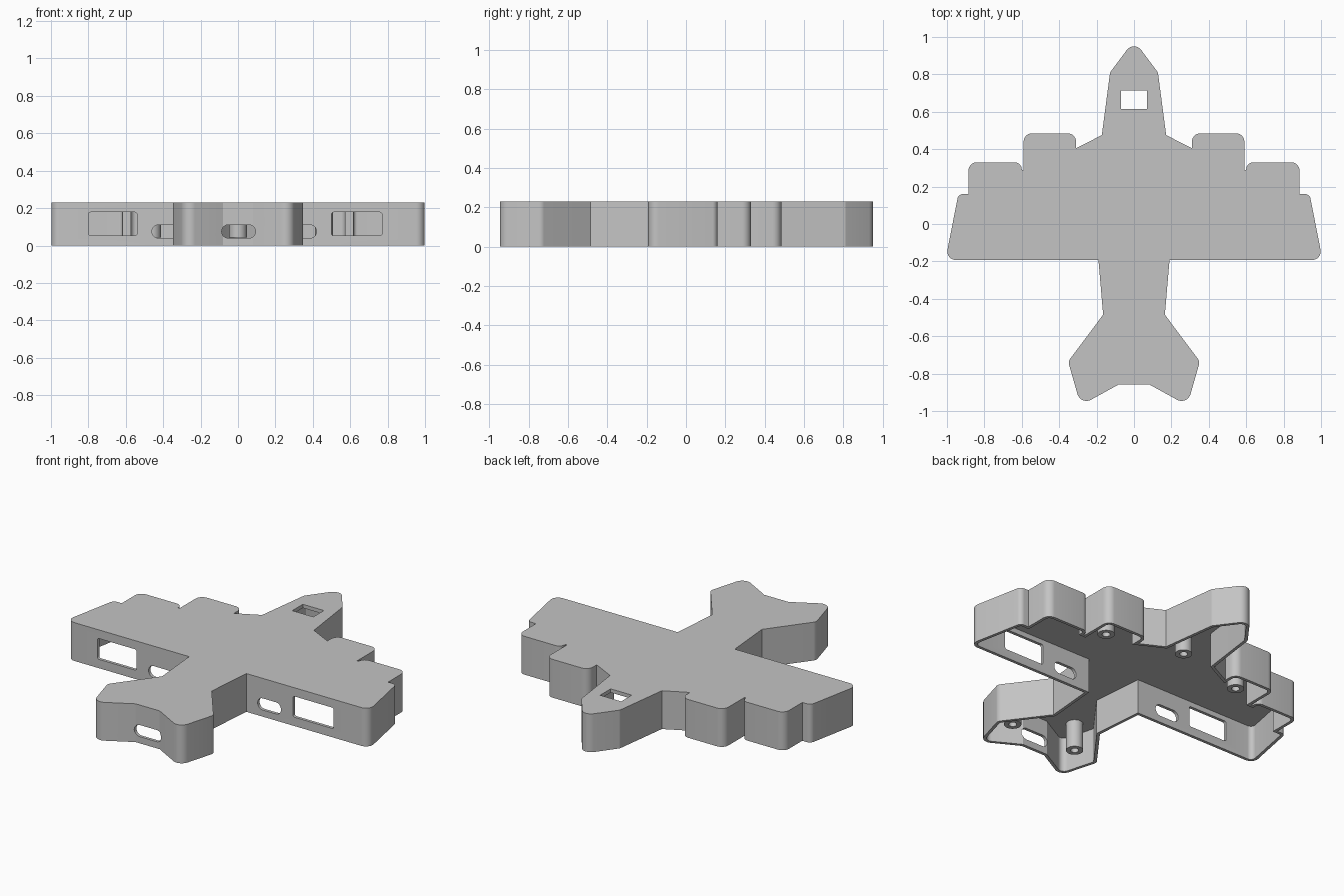
import bpy, bmesh, math
from mathutils import Vector

if "Cube" in bpy.data.objects:
    bpy.data.objects.remove(bpy.data.objects["Cube"])

HEIGHT, WALL, PLATE = 0.23, 0.018, 0.022

grey = bpy.data.materials.new("plain grey")
grey.diffuse_color = (0.55, 0.55, 0.55, 1)
grey.use_nodes = True
grey.node_tree.nodes["Principled BSDF"].inputs["Base Color"].default_value = grey.diffuse_color


def fillet(corners, steps=8):
    """Round each (x, y, radius) corner of a closed polygon."""
    out, n = [], len(corners)
    for i, (x, y, r) in enumerate(corners):
        p = Vector((x, y))
        if r == 0:
            out.append(p)
            continue
        a = (Vector(corners[i - 1][:2]) - p).normalized()
        b = (Vector(corners[(i + 1) % n][:2]) - p).normalized()
        half = a.angle(b) / 2
        centre = p + (a + b).normalized() * (r / math.sin(half))
        s = p + a * (r / math.tan(half)) - centre
        e = p + b * (r / math.tan(half)) - centre
        ang = s.angle_signed(e)
        for k in range(steps + 1):
            t = -ang * k / steps
            out.append(centre + Vector((s.x * math.cos(t) - s.y * math.sin(t),
                                        s.x * math.sin(t) + s.y * math.cos(t))))
    return out


def inset(points, d):
    """Mitred inward offset of a clockwise polygon."""
    out, n = [], len(points)
    for i, p in enumerate(points):
        u = (p - points[i - 1]).normalized()
        v = (points[(i + 1) % n] - p).normalized()
        nu, nv = Vector((u.y, -u.x)), Vector((v.y, -v.x))
        out.append(p + (nu + nv) * (d / (1 + nu.dot(nv))))
    return out


def loft(name, rings):
    """Join rings of 3D points with quads and cap both ends."""
    bm = bmesh.new()
    loops = [[bm.verts.new(p) for p in ring] for ring in rings]
    n = len(loops[0])
    for lo, hi in zip(loops, loops[1:]):
        for i in range(n):
            j = (i + 1) % n
            bm.faces.new((lo[i], lo[j], hi[j], hi[i]))
    bm.faces.new(loops[0])
    bm.faces.new(loops[-1])
    bmesh.ops.recalc_face_normals(bm, faces=bm.faces)
    me = bpy.data.meshes.new(name)
    bm.to_mesh(me)
    bm.free()
    me.materials.append(grey)
    ob = bpy.data.objects.new(name, me)
    bpy.context.collection.objects.link(ob)
    return ob


def smooth(ob):
    bpy.ops.object.select_all(action='DESELECT')
    ob.select_set(True)
    bpy.context.view_layer.objects.active = ob
    bpy.ops.object.shade_smooth_by_angle(angle=math.radians(25))


# Plane outline, right half from nose to tail (clockwise): x, y, corner radius
half = [(0.128, 0.81, 0.02), (0.172, 0.475, 0), (0.31, 0.405, 0),
        (0.31, 0.485, 0.045), (0.59, 0.485, 0.045), (0.59, 0.288, 0),
        (0.60, 0.288, 0), (0.60, 0.33, 0.038), (0.885, 0.33, 0.045),
        (0.885, 0.16, 0), (0.939, 0.16, 0.03), (1.008, -0.192, 0.045),
        (0.19, -0.192, 0), (0.165, -0.485, 0), (0.352, -0.735, 0.035),
        (0.285, -0.97, 0.05), (0.08, -0.857, 0)]
corners = [(0, 0.982, 0.048)] + half + [(-x, y, r) for x, y, r in reversed(half)]
outer = fillet(corners)
inner = inset(outer, WALL)


def at(points, z):
    return [(p.x, p.y, z) for p in points]


# Hollow body, open underneath
body = loft("plane_shell", [at(outer, HEIGHT), at(outer, 0),
                            at(inner, 0), at(inner, HEIGHT - PLATE)])


def cut(ob, cutter):
    mod = ob.modifiers.new("cut", 'BOOLEAN')
    mod.operation, mod.solver, mod.object = 'DIFFERENCE', 'EXACT', cutter
    cutter.hide_render = True
    bpy.context.view_layer.objects.active = ob
    bpy.ops.object.modifier_apply(modifier=mod.name)
    bpy.data.objects.remove(cutter)


# Openings through the rear walls: x0, x1, z0, z1, radius, wall y
openings = [(-0.80, -0.54, 0.053, 0.178, 0.012, -0.19),
            (0.50, 0.77, 0.053, 0.178, 0.012, -0.19),
            (-0.46, -0.30, 0.04, 0.11, 0.034, -0.19),
            (0.265, 0.42, 0.04, 0.11, 0.034, -0.19),
            (-0.087, 0.093, 0.04, 0.11, 0.034, -0.855)]
for x0, x1, z0, z1, r, y in openings:
    shape = fillet([(x0, z0, r), (x0, z1, r), (x1, z1, r), (x1, z0, r)])
    cut(body, loft("opening_cutter", [[(p.x, y + s, p.y) for p in shape]
                                      for s in (-0.05, 0.05)]))

# Square hole in the nose
square = [Vector(p) for p in ((-0.07, 0.615), (-0.07, 0.715),
                              (0.07, 0.715), (0.07, 0.615))]
cut(body, loft("nose_cutter", [at(square, 0.15), at(square, 0.3)]))
smooth(body)


def circle(x, y, r, z, n=32):
    return [(x + r * math.cos(2 * math.pi * i / n),
             y + r * math.sin(2 * math.pi * i / n), z) for i in range(n)]


# Screw posts under the top plate
for i, (x, y) in enumerate([(0, 0.42), (0.46, 0.312), (-0.46, 0.312),
                            (0.22, -0.765), (-0.22, -0.765)]):
    post = loft(f"screw_post_{i + 1}", [circle(x, y, 0.047, HEIGHT - PLATE / 2),
                                        circle(x, y, 0.047, 0.042),
                                        circle(x, y, 0.022, 0.042),
                                        circle(x, y, 0.022, 0.17)])
    smooth(post)
